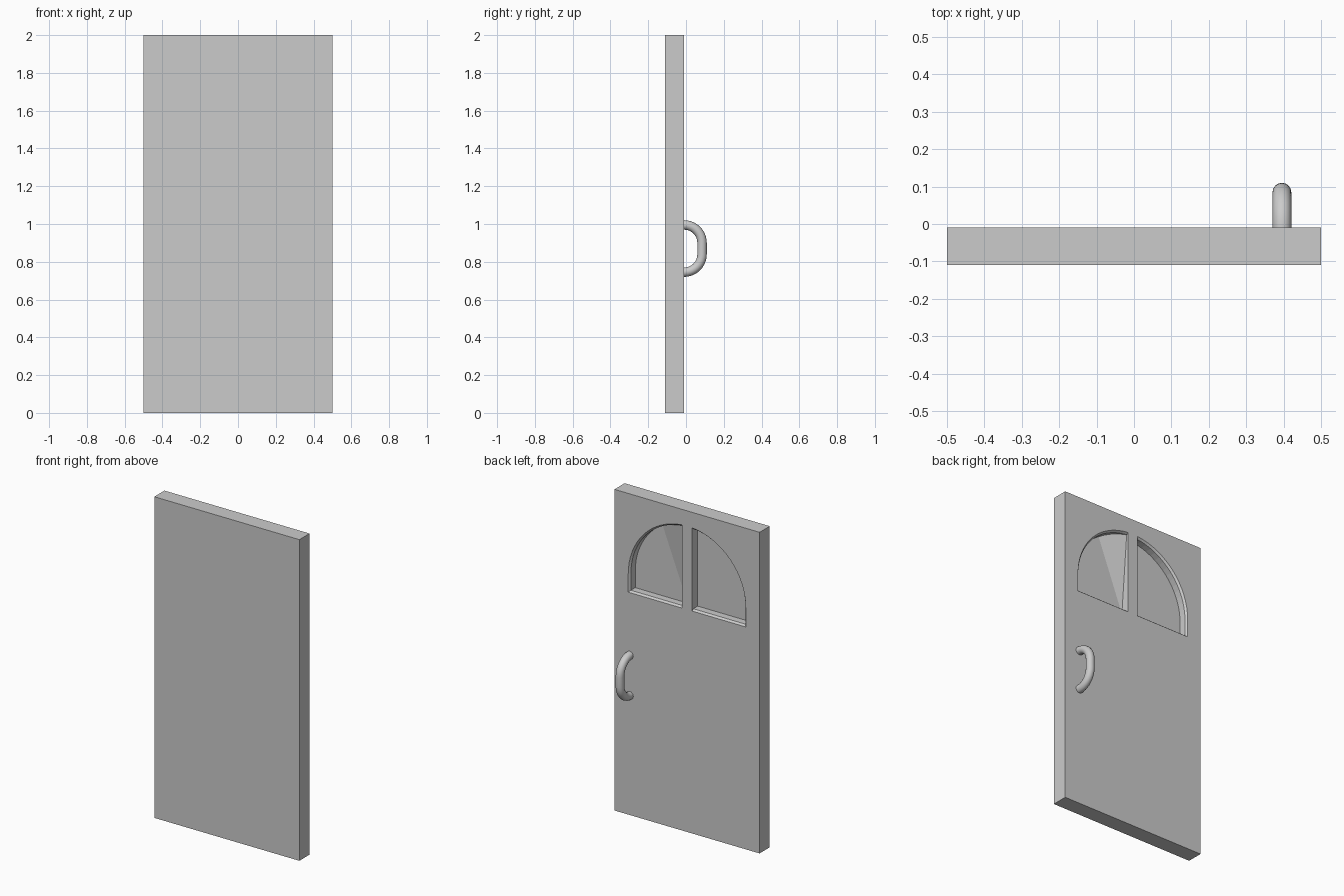
import bpy, bmesh
from math import sin, cos, pi, sqrt, asin, acos

if "Cube" in bpy.data.objects:
    bpy.data.objects.remove(bpy.data.objects["Cube"])

BACK = -0.01            # y of the face that carries windows and handle
GAP, SILL, SPRING, RADIUS = 0.035, 1.385, 1.5, 0.405
DEPTH, LIP = 0.055, 0.01
SEGS = 16


def new_object(name, bm):
    bmesh.ops.recalc_face_normals(bm, faces=bm.faces)
    mesh = bpy.data.meshes.new(name)
    bm.to_mesh(mesh)
    bm.free()
    obj = bpy.data.objects.new(name, mesh)
    bpy.context.collection.objects.link(obj)
    return obj


def outline(inset):
    """Half of an arched window: sill corners, then the arc up to the divider."""
    r, z0 = RADIUS - inset, SILL + inset
    end = acos(GAP / r)
    arc = [(r * cos(end * i / SEGS), SPRING + r * sin(end * i / SEGS))
           for i in range(SEGS + 1)]
    return [(GAP, z0), (r, z0)] + arc


def window_cutter(side, raised):
    """Lofted recess with a chamfered lip; raised lifts the inner top of the pane."""
    bm = bmesh.new()
    outer, inner = outline(0), outline(LIP)
    k = 2 + int(SEGS * 0.7)             # arc point where the raised corner begins
    a, b, c = inner[k], inner[0], inner[-1]

    def pane_y(p):
        if not raised:
            return BACK - DEPTH
        area = (b[0] - a[0]) * (c[1] - a[1]) - (b[1] - a[1]) * (c[0] - a[0])
        w = ((b[0] - a[0]) * (p[1] - a[1]) - (b[1] - a[1]) * (p[0] - a[0])) / area
        return BACK - DEPTH + 0.042 * min(1, max(0, w))

    def ring(points, y_of):
        return [bm.verts.new((side * x, y_of((x, z)), z)) for x, z in points]

    rings = [ring(outer, lambda p: 0.05),
             ring(outer, lambda p: BACK),
             ring(inner, lambda p: max(BACK - 0.012, pane_y(p) + 0.002)),
             ring(inner, pane_y)]
    n = len(outer)
    for lo, hi in zip(rings, rings[1:]):
        for i in range(n):
            j = (i + 1) % n
            bm.faces.new((lo[i], lo[j], hi[j], hi[i]))
    bm.faces.new(rings[0])
    pane = rings[-1]
    if raised:
        bm.faces.new(pane[:k + 1])
        bm.faces.new([pane[0]] + pane[k:])
    else:
        bm.faces.new(pane)
    cutter = new_object("window_cutter", bm)
    cutter.hide_render = True
    return cutter


# Door slab
bm = bmesh.new()
bmesh.ops.create_cube(bm, size=1)
for v in bm.verts:
    v.co = (v.co.x, v.co.y * 0.1 + BACK - 0.05, v.co.z * 2 + 1)
door = new_object("door_panel", bm)

# Pair of recessed arched windows
bpy.context.view_layer.objects.active = door
for side in (1, -1):
    cutter = window_cutter(side, raised=(side == 1))
    mod = door.modifiers.new("window", 'BOOLEAN')
    mod.operation, mod.object, mod.solver = 'DIFFERENCE', cutter, 'EXACT'
    bpy.ops.object.modifier_apply(modifier=mod.name)
    bpy.data.objects.remove(cutter)

# Pull handle: round tube swept along two quarter turns
R, STEPS = 0.095, 10
top = [(BACK + R * sin(pi / 2 * i / STEPS), 0.90 + R * cos(pi / 2 * i / STEPS))
       for i in range(STEPS + 1)]
path = [(BACK - 0.01, 0.995)] + top
path += [(y, 1.74 - z) for y, z in reversed(path)]
curve = bpy.data.curves.new("handle", 'CURVE')
curve.dimensions = '3D'
curve.bevel_depth = 0.025
curve.bevel_resolution = 6
curve.use_fill_caps = True
spline = curve.splines.new('POLY')
spline.points.add(len(path) - 1)
for p, (y, z) in zip(spline.points, path):
    p.co = (0.395, y, z, 1)
handle = bpy.data.objects.new("handle", curve)
bpy.context.collection.objects.link(handle)
bpy.ops.object.select_all(action='DESELECT')
handle.select_set(True)
bpy.context.view_layer.objects.active = handle
bpy.ops.object.convert(target='MESH')
bpy.ops.object.shade_smooth_by_angle()
